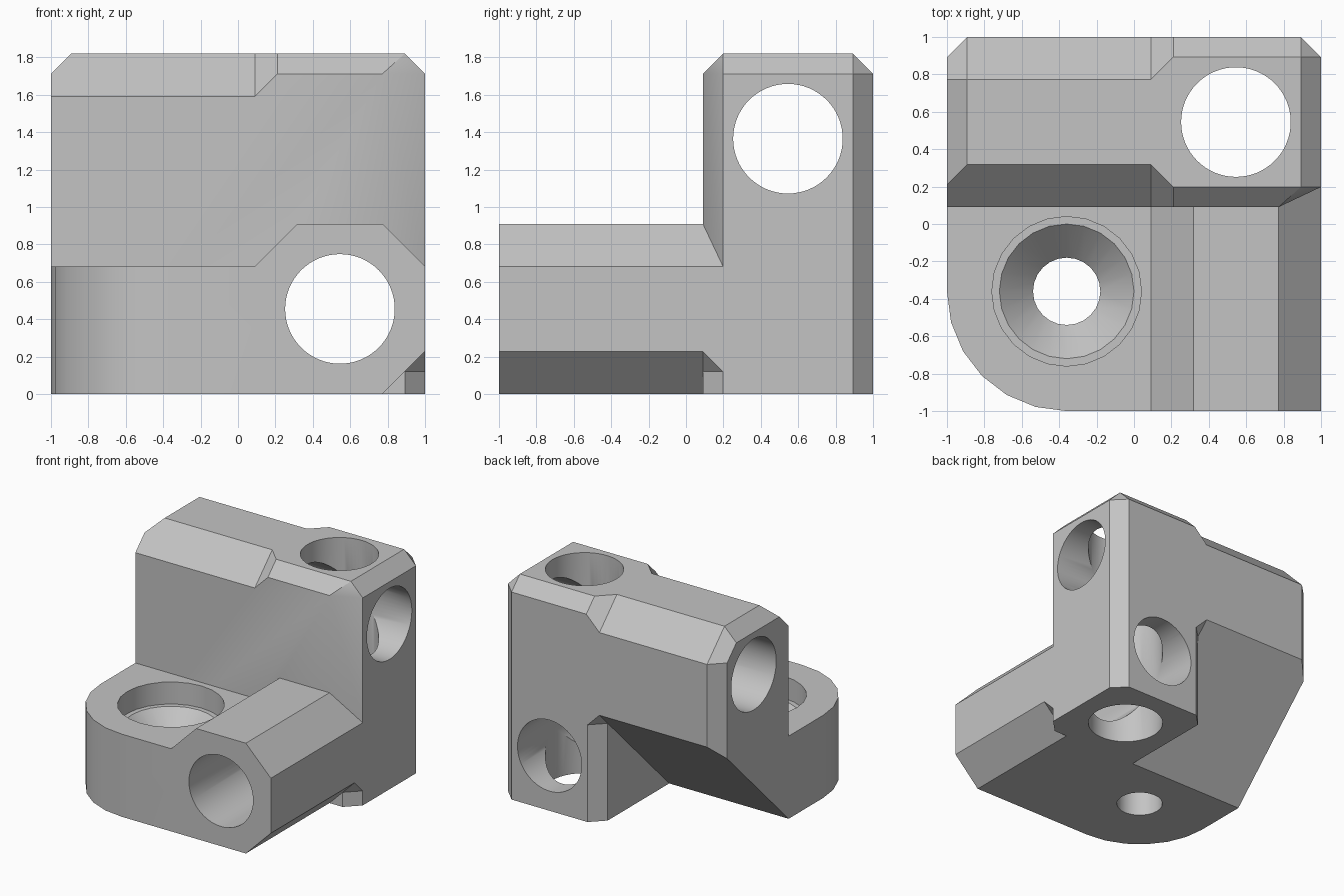
import bpy, bmesh, math
from mathutils import Vector, Matrix

cube = bpy.data.objects.get("Cube")
if cube:
    bpy.data.objects.remove(cube)

I = 0.09          # inner wall position
S = 0.108         # small chamfer
B = 0.228         # large chamfer
H = 1.82          # overall height
W = 0.91          # width of one rod arm
F = I + S
BASE = W - B      # height of the screw flange
MID = I + W / 2   # rod axis


def add_object(name, bm):
    bmesh.ops.recalc_face_normals(bm, faces=bm.faces)
    mesh = bpy.data.meshes.new(name)
    bm.to_mesh(mesh)
    bm.free()
    obj = bpy.data.objects.new(name, mesh)
    bpy.context.scene.collection.objects.link(obj)
    return obj


def block(name, lo, hi, planes=()):
    """Box trimmed to normal . point <= limit for every plane."""
    lo, hi = Vector(lo), Vector(hi)
    bm = bmesh.new()
    size = Matrix.Diagonal((*(hi - lo), 1))
    bmesh.ops.create_cube(bm, size=1, matrix=Matrix.Translation((lo + hi) / 2) @ size)
    for *normal, limit in planes:
        n = Vector(normal)
        geom = bm.verts[:] + bm.edges[:] + bm.faces[:]
        bmesh.ops.bisect_plane(bm, geom=geom, dist=1e-5, plane_co=n * limit / n.length_squared,
                               plane_no=n, clear_outer=True)
        rim = [e for e in bm.edges if e.is_boundary]
        if rim:
            bmesh.ops.holes_fill(bm, edges=rim)
    return add_object(name, bm)


def cutter(name, centre, axis, length, r1, r2=None, sides=64):
    bm = bmesh.new()
    turn = Vector((0, 0, 1)).rotation_difference(Vector(axis)).to_matrix().to_4x4()
    bmesh.ops.create_cone(bm, cap_ends=True, segments=sides, radius1=r1,
                          radius2=r1 if r2 is None else r2, depth=length,
                          matrix=Matrix.Translation(centre) @ turn)
    return add_object(name, bm)


def combine(body, other, operation):
    mod = body.modifiers.new(operation, "BOOLEAN")
    mod.operation, mod.object, mod.solver = operation, other, "EXACT"
    bpy.context.view_layer.objects.active = body
    bpy.ops.object.modifier_apply(modifier=mod.name)
    bpy.data.objects.remove(other)


# Upper wall, left half with deep chamfers and sloped underside
body = block("corner_bracket", (-1, I, 0), (0.15, 1, H), [
    (0, -1, 1, H - I - B), (0, 1, 1, H + 1 - B), (0, 1, -1, I),
    (-1, 1, 0, 2 - S), (-1, 0, 1, 1 + H - S), (-1, 1, 1, 2 + H - S - B)])

# Upper wall, right half with shallow chamfers and a slanted front corner
slant = S / B
parts = [block("upper_post", (I, I, BASE), (1, 1, H), [
    (0, -1, 1, H - I - S), (0, 1, 1, H + 1 - S),
    (-1, -1, 1, H - 2 * I - B), (-1, 1, 1, H + 1 - B - I),
    (-1, 1, -1, 0), (1, 1, 0, 2 - S), (1, 0, 1, 1 + H - S), (1, 1, 1, 2 + H - 2 * S),
    (slant, -1, 0, slant - F), (slant, -1, slant, slant * (1 + H - S) - F)])]

# Lower post, with its chamfered front toe
parts.append(block("lower_post", (I, F, 0), (1, 1, 1 - F), [(-1, 1, 0, 1 - F), (1, 1, 0, 2 - S)]))
parts.append(block("toe", (I, I, 0), (1, F, B - S), [(1, -1, 0, 1 - F)]))
parts.append(block("toe_blend", (I, I, B - S), (1, F, BASE), [(1, -1, -1, 1 - I - B)]))

# Front rod arm
parts.append(block("front_arm", (I, -1, 0), (1, F, W), [
    (-1, 0, 1, W - I - B), (1, 0, 1, 1 + W - B), (1, 0, -1, 1 - B)]))

# Screw flange with a rounded outer corner
R = 0.64
arc = [math.radians(180 + 15 * k) for k in range(7)]
outline = [(R - 1 + R * math.cos(a), R - 1 + R * math.sin(a)) for a in arc]
outline += [(0.5, -1), (0.5, I), (-1, I)]
bm = bmesh.new()
face = bm.faces.new([bm.verts.new((x, y, 0)) for x, y in outline])
top = bmesh.ops.extrude_face_region(bm, geom=[face])["geom"]
bmesh.ops.translate(bm, vec=(0, 0, BASE), verts=[v for v in top if isinstance(v, bmesh.types.BMVert)])
parts.append(add_object("screw_flange", bm))

for part in parts:
    combine(body, part, "UNION")

# Three rod bores and the countersunk screw hole
ROD = 0.293
SX = SY = R - 1
LEDGE = 0.5
holes = [
    cutter("rod_bore_x", (0, MID, H - W / 2), (1, 0, 0), 3, ROD),
    cutter("rod_bore_y", (MID, 0, W / 2), (0, 1, 0), 3, ROD),
    cutter("rod_bore_z", (MID, MID, 1), (0, 0, 1), 4, ROD),
    cutter("counterbore", (SX, SY, LEDGE + 0.15), (0, 0, 1), 0.3, 0.4, sides=24),
    cutter("countersink", (SX, SY, LEDGE - 0.08), (0, 0, 1), 0.2, 0.18, 0.38, sides=24),
    cutter("screw_hole", (SX, SY, 0.2), (0, 0, 1), 0.7, 0.18, sides=24)]
for hole in holes:
    combine(body, hole, "DIFFERENCE")

# Tidy the joined surface
bm = bmesh.new()
bm.from_mesh(body.data)
bmesh.ops.remove_doubles(bm, verts=bm.verts, dist=1e-4)
bmesh.ops.dissolve_limit(bm, angle_limit=math.radians(0.5), verts=bm.verts, edges=bm.edges)
bm.to_mesh(body.data)
bm.free()

# Plain grey finish
grey = bpy.data.materials.new("plain_grey")
grey.use_nodes = True
colour = (0.55, 0.55, 0.55, 1)
grey.diffuse_color = colour
grey.node_tree.nodes["Principled BSDF"].inputs["Base Color"].default_value = colour
body.data.materials.clear()
body.data.materials.append(grey)
for poly in body.data.polygons:
    poly.material_index = 0

bpy.ops.object.select_all(action="DESELECT")
body.select_set(True)
bpy.context.view_layer.objects.active = body
bpy.ops.object.shade_smooth_by_angle(angle=math.radians(30))
